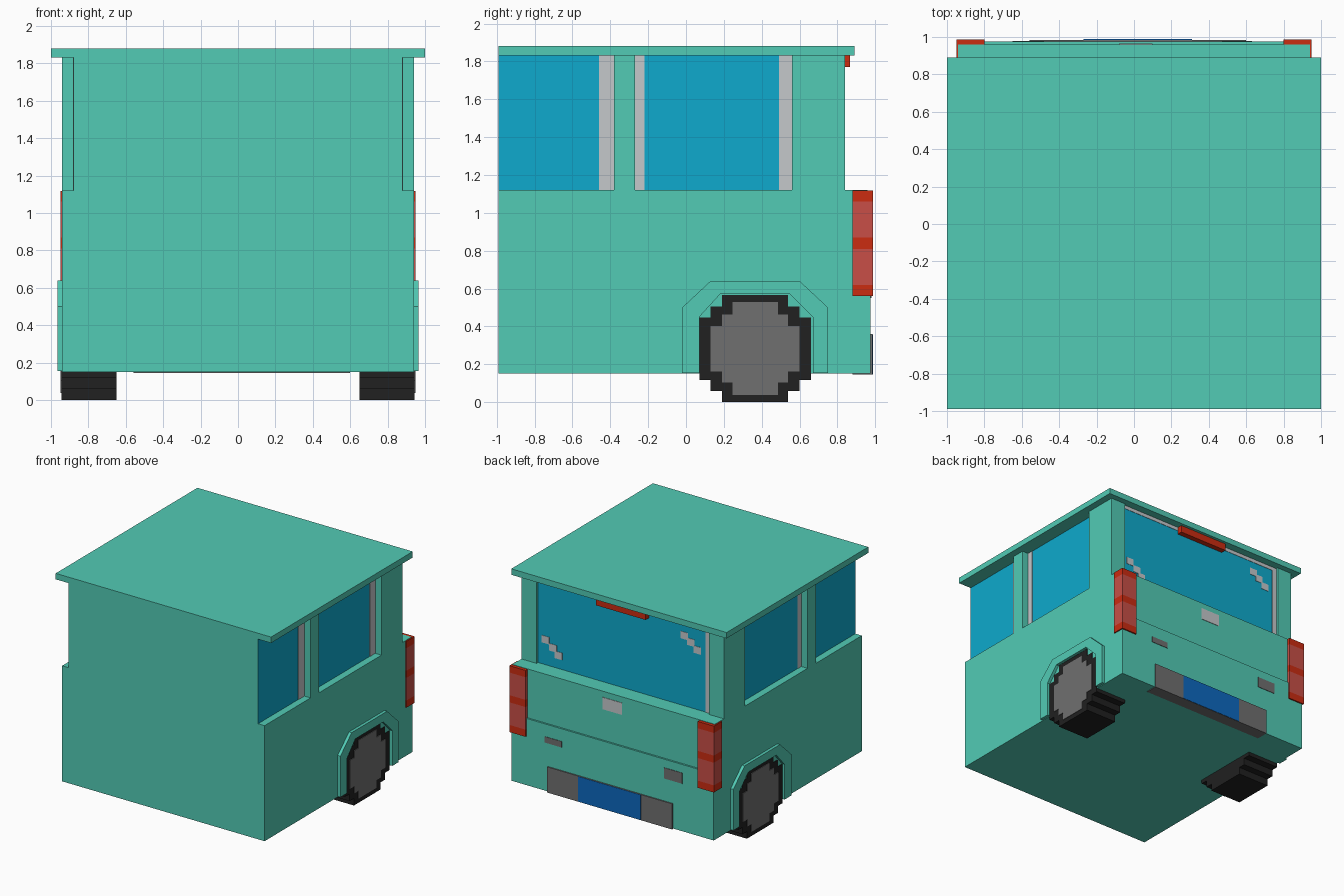
import bpy, bmesh

if "Cube" in bpy.data.objects:
    bpy.data.objects.remove(bpy.data.objects["Cube"])


def material(name, rgb):
    m = bpy.data.materials.new(name)
    m.diffuse_color = (*rgb, 1)
    m.use_nodes = True
    m.node_tree.nodes["Principled BSDF"].inputs["Base Color"].default_value = m.diffuse_color
    return m


TEAL = material("teal paint", (0.084, 0.597, 0.462))
GLASS = material("blue glass", (0.0044, 0.402, 0.61))
PALE = material("pale grey", (0.56, 0.58, 0.60))
BLACK = material("tyre black", (0.015, 0.015, 0.015))
GREY = material("mid grey", (0.162, 0.162, 0.162))
RED = material("red lens", (0.597, 0.025, 0.0056))
PINK = material("light red lens", (0.58, 0.078, 0.063))
BLUE = material("plate blue", (0.004, 0.14, 0.52))


def finish(name, bm, mats):
    bmesh.ops.recalc_face_normals(bm, faces=bm.faces)
    mesh = bpy.data.meshes.new(name)
    bm.to_mesh(mesh)
    bm.free()
    for m in mats:
        mesh.materials.append(m)
    ob = bpy.data.objects.new(name, mesh)
    bpy.context.collection.objects.link(ob)
    return ob


def prism(name, profile, x0, x1, mat):
    """Extrude a (y, z) outline from x0 to x1."""
    bm = bmesh.new()
    face = bm.faces.new([bm.verts.new((x0, y, z)) for y, z in profile])
    ext = bmesh.ops.extrude_face_region(bm, geom=[face])
    verts = [v for v in ext["geom"] if isinstance(v, bmesh.types.BMVert)]
    bmesh.ops.translate(bm, vec=(x1 - x0, 0, 0), verts=verts)
    return finish(name, bm, [mat])


def box(name, x, y, z, mat):
    return prism(name, [(y[0], z[0]), (y[1], z[0]), (y[1], z[1]), (y[0], z[1])],
                 x[0], x[1], mat)


def mirrored(ob):
    """Mirror a part across x = 0."""
    mod = ob.modifiers.new("mirror", "MIRROR")
    mod.use_axis[0] = True
    return ob


def stepped(rows):
    """Outline of a blocky disc from (half width, half height) steps."""
    cy, cz = 0.365, 0.283
    quarter = []
    for i, (w, h) in enumerate(rows):
        if i:
            quarter.append((w, rows[i - 1][1]))
        quarter.append((w, h))
    pts = list(quarter)
    pts += [(-w, h) for w, h in reversed(quarter)]
    pts += [(-w, -h) for w, h in quarter]
    pts += [(w, -h) for w, h in reversed(quarter)]
    return [(cy + w, cz + h) for w, h in pts]


# Lower body: upper tailgate sits slightly behind the lower rear panel
prism("lower_body", [(-0.99, 0.15), (0.975, 0.15), (0.975, 0.71), (0.96, 0.71),
                     (0.96, 1.12), (-0.99, 1.12)], -0.94, 0.94, TEAL)
box("roof", (-1, 1), (-0.99, 0.89), (1.83, 1.88), TEAL)

# Cabin core: glass on sides and back, painted front
cabin = box("cabin", (-0.88, 0.88), (-0.99, 0.82), (1.12, 1.83), TEAL)
cabin.data.materials.append(GLASS)
for p in cabin.data.polygons:
    p.material_index = int(abs(p.normal.x) > 0.5 or p.normal.y > 0.5)

# Pillars
mirrored(box("middle_pillar", (0.86, 0.94), (-0.38, -0.27), (1.12, 1.83), TEAL))
mirrored(box("rear_pillar", (0.80, 0.94), (0.56, 0.84), (1.12, 1.83), TEAL))

# Pale window edge strips
for y0, y1 in ((-0.46, -0.38), (-0.27, -0.22), (0.49, 0.56)):
    mirrored(box("side_window_strip", (0.878, 0.883), (y0, y1), (1.12, 1.83), PALE))
box("rear_window_strip", (-0.80, -0.757), (0.818, 0.823), (1.12, 1.83), PALE)
box("rear_window_top_strip", (-0.80, 0.80), (0.818, 0.823), (1.80, 1.83), PALE)

# Glints on the rear glass
for x, z in ((0.73, 1.33), (0.66, 1.28), (0.61, 1.23),
             (-0.56, 1.71), (-0.62, 1.67), (-0.68, 1.62)):
    box("window_glint", (x - 0.035, x + 0.035), (0.818, 0.823),
        (z - 0.03, z + 0.03), PALE)
box("high_brake_light", (-0.23, 0.23), (0.81, 0.865), (1.77, 1.83), RED)

# Tail lights with alternating bands
bands = (0.56, 0.62, 0.81, 0.87, 1.06, 1.117)
for i in range(5):
    mirrored(box("tail_light_band", (0.80, 0.95), (0.88, 0.987),
                 (bands[i], bands[i + 1]), PINK if i % 2 else RED))

# Tailgate details
box("tailgate_badge", (-0.08, 0.10), (0.957, 0.964), (0.97, 1.07), PALE)
box("left_rear_mark", (0.47, 0.63), (0.972, 0.979), (0.555, 0.605), GREY)
box("right_rear_mark", (-0.65, -0.48), (0.972, 0.979), (0.55, 0.64), GREY)
box("bumper_plate", (-0.56, 0.60), (0.88, 0.985), (0.145, 0.36), GREY)
box("number_plate", (-0.27, 0.31), (0.982, 0.988), (0.147, 0.358), BLUE)

# Wheel arches
mirrored(prism("wheel_arch", [
    (-0.02, 0.155), (-0.02, 0.50), (0.13, 0.64), (0.60, 0.64), (0.75, 0.50),
    (0.75, 0.155), (0.67, 0.155), (0.67, 0.45), (0.55, 0.57), (0.18, 0.57),
    (0.07, 0.45), (0.07, 0.155)], 0.93, 0.965, TEAL))

# Blocky wheels and hubs
mirrored(prism("wheel", stepped([(0.295, 0.165), (0.235, 0.223), (0.175, 0.283)]),
               0.65, 0.944, BLACK))
mirrored(prism("wheel_hub", stepped([(0.235, 0.12), (0.175, 0.18), (0.12, 0.245)]),
               0.942, 0.949, GREY))
